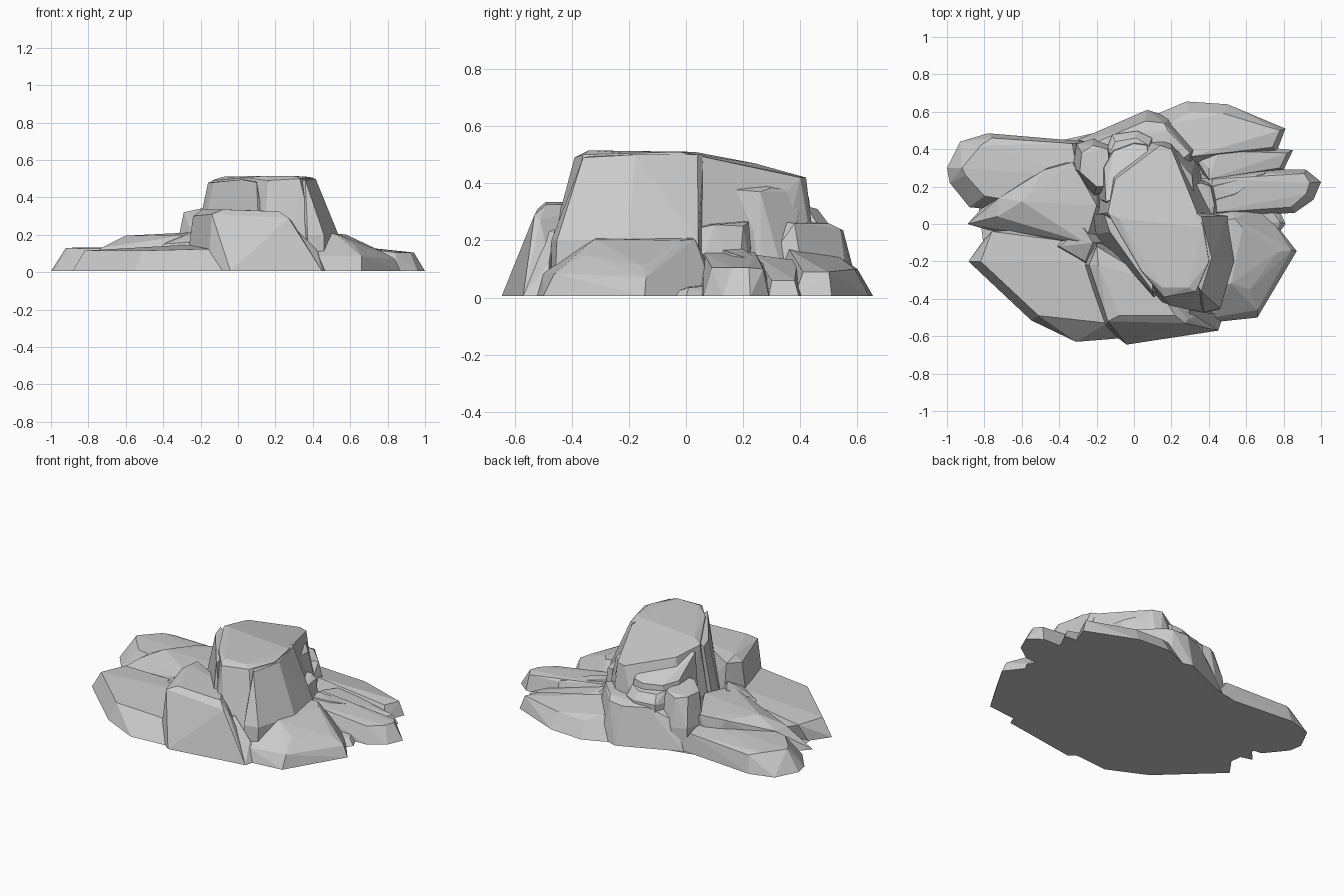
import bpy, bmesh, math


def rock(name, base, top, shoulder=0.0, inset=0.97):
    """Faceted boulder: hull of a ground outline, an optional shoulder ring and a top outline."""
    bm = bmesh.new()
    cx = sum(p[0] for p in base) / len(base)
    cy = sum(p[1] for p in base) / len(base)
    for x, y in base:
        bm.verts.new((x, y, 0.005))
        if shoulder:
            bm.verts.new((cx + (x - cx) * inset, cy + (y - cy) * inset, shoulder))
    for p in top:
        bm.verts.new(p)
    res = bmesh.ops.convex_hull(bm, input=bm.verts[:])
    junk = {g for g in res["geom_interior"] + res["geom_unused"]
            if isinstance(g, bmesh.types.BMVert) and g.is_valid}
    bmesh.ops.delete(bm, geom=list(junk), context='VERTS')
    bmesh.ops.dissolve_limit(bm, angle_limit=math.radians(3), verts=bm.verts[:], edges=bm.edges[:])
    bmesh.ops.recalc_face_normals(bm, faces=bm.faces[:])
    mesh = bpy.data.meshes.new(name)
    bm.to_mesh(mesh)
    bm.free()
    ob = bpy.data.objects.new(name, mesh)
    bpy.context.collection.objects.link(ob)
    return ob


# central tower: flat crown, sloping down at the back
rock("tower_core",
     [(-.22, .05), (-.18, .3), (0, .46), (.2, .47), (.34, .3), (.5, .02), (.54, -.2),
      (.45, -.48), (.28, -.52), (.13, -.47), (-.05, -.2)],
     [(-.14, .06, .49), (-.08, .03, .51), (-.1, .24, .47), (.14, .42, .42), (.2, .4, .42),
      (.3, .12, .48), (.37, -.02, .51), (.40, -.2, .505), (.33, -.36, .5), (.29, -.34, .515),
      (.16, -.39, .49), (.15, -.34, .515), (.04, -.25, .505)])
# ribs split by cracks around the tower
rock("tower_right_rib",
     [(.4, .06), (.5, .05), (.54, -.2), (.46, -.46), (.37, -.48), (.36, -.1)],
     [(.33, .06, .5), (.36, .04, .5), (.415, -.18, .5), (.36, -.36, .49), (.32, -.3, .5)], .2, .97)
rock("tower_left_rib",
     [(-.26, .06), (-.23, -.06), (-.02, -.3), (.12, -.46), (.18, -.4), (0, 0)],
     [(-.16, .05, .48), (-.13, -.04, .48), (.02, -.25, .495), (.1, -.36, .48), (.1, -.1, .5)])
rock("tower_back_shoulder",
     [(-.2, .14), (-.2, .32), (-.13, .42), (0, .47), (.09, .46), (.1, .2), (-.1, .05)],
     [(-.15, .12, .47), (-.16, .3, .36), (-.11, .39, .35), (0, .43, .35), (.07, .42, .36), (.08, .2, .46)])

# tall block at the front left
rock("front_block",
     [(-.16, -.55), (-.04, -.645), (.2, -.59), (.45, -.57), (.42, -.45), (.1, -.2), (-.2, -.08), (-.28, -.22)],
     [(-.24, -.22, .3), (-.2, -.12, .32), (-.19, -.22, .335), (-.14, -.52, .31), (-.08, -.49, .335),
      (.22, -.49, .325), (.27, -.53, .29), (.29, -.51, .27), (.1, -.3, .33)])
rock("front_wedge",
     [(.24, -.57), (.45, -.57), (.48, -.48), (.3, -.44)],
     [(.28, -.53, .2), (.31, -.52, .18), (.3, -.46, .24), (.42, -.48, .12)])

# low slabs on the left
rock("left_front_slab",
     [(-.885, -.2), (-.8, -.08), (-.5, -.02), (0, -.2), (.1, -.57), (-.06, -.61), (-.31, -.63), (-.55, -.515)],
     [(-.82, -.2, .115), (-.76, -.04, .11), (-.51, -.49, .115), (-.14, -.53, .125),
      (-.3, -.2, .145), (0, -.5, .13), (-.3, -.1, .14)])
rock("left_middle_slab",
     [(-.89, 0), (-.8, .1), (-.4, .33), (-.2, .3), (-.1, 0), (-.2, -.2), (-.32, -.16)],
     [(-.73, .04, .13), (-.72, .14, .13), (-.6, .12, .195), (-.48, .29, .19), (-.33, .33, .2),
      (-.2, .1, .215), (-.26, -.1, .2), (-.42, -.04, .18)])
rock("left_back_slab",
     [(-1, .3), (-.985, .22), (-.88, .09), (-.5, .05), (-.2, .2), (-.25, .44), (-.78, .485), (-.93, .44)],
     [(-.92, .3, .13), (-.9, .26, .13), (-.8, .15, .125), (-.82, .42, .125), (-.76, .46, .11),
      (-.33, .43, .12), (-.3, .25, .14), (-.5, .1, .13)])
rock("left_gap_rock",
     [(-.5, -.12), (-.3, -.02), (-.1, -.1), (-.2, -.3), (-.28, -.25)],
     [(-.4, -.12, .15), (-.27, -.02, .21), (-.22, -.1, .22), (-.26, -.2, .16)])

# stepped columns at the back
rock("back_left_column",
     [(-.33, .3), (-.31, .43), (-.22, .46), (-.12, .44), (-.1, .2), (-.22, .14)],
     [(-.29, .28, .32), (-.28, .38, .32), (-.22, .42, .31), (-.14, .4, .33), (-.12, .2, .345), (-.2, .2, .34)], .14)
rock("back_step",
     [(-.16, .38), (-.12, .48), (.02, .5), (.1, .46), (.1, .3)],
     [(-.13, .38, .32), (-.1, .44, .31), (.01, .46, .31), (.08, .42, .32), (.06, .3, .33)], .26)
rock("back_low_rock",
     [(-.3, .45), (-.1, .53), (.07, .61), (.2, .57), (.34, .42), (.3, .2), (-.2, .3)],
     [(-.22, .43, .17), (-.08, .49, .24), (.06, .55, .235), (.16, .54, .24), (.18, .5, .26),
      (.3, .38, .26), (.2, .3, .27), (-.1, .4, .25)])
rock("back_right_column",
     [(.18, .42), (.33, .36), (.36, .26), (.36, .14), (.2, .1)],
     [(.2, .4, .37), (.27, .3, .385), (.31, .26, .37), (.32, .15, .38), (.22, .12, .42)])
rock("right_column",
     [(.3, .02), (.46, .02), (.45, .18), (.38, .24), (.28, .22)],
     [(.32, .04, .26), (.42, .03, .24), (.43, .1, .255), (.41, .2, .25), (.36, .22, .265), (.28, .2, .27)])

# low slabs on the right
rock("right_front_slab",
     [(.87, -.145), (.66, -.5), (.38, -.53), (.2, -.3), (.3, .1), (.5, .14), (.68, .1)],
     [(.77, -.15, .11), (.84, -.14, .07), (.66, -.46, .085), (.62, -.35, .15), (.52, -.32, .205), (.42, -.5, .085),
      (.58, -.02, .2), (.54, .03, .205), (.4, -.3, .21), (.4, 0, .215)])
rock("right_tip_slab",
     [(1, .225), (.96, .13), (.86, .06), (.4, .03), (.3, .25), (.5, .3), (.92, .29)],
     [(.94, .22, .105), (.91, .27, .1), (.92, .16, .105), (.84, .09, .105),
      (.5, .06, .13), (.72, .27, .11), (.42, .24, .16), (.4, .06, .16)])
rock("right_ridge",
     [(.36, .08), (.55, .14), (.74, .28), (.7, .3), (.4, .24)],
     [(.4, .12, .17), (.54, .16, .155), (.7, .27, .12), (.42, .2, .17)])
rock("right_sliver_front",
     [(.81, .0), (.77, .09), (.4, .1), (.4, -.1), (.75, -.08)],
     [(.78, .01, .035), (.74, .07, .04), (.5, .0, .05)])
rock("right_sliver_back",
     [(.85, .395), (.8, .29), (.4, .2), (.3, .4), (.6, .42)],
     [(.82, .38, .06), (.78, .3, .06), (.4, .3, .14), (.45, .39, .13), (.4, .24, .15)])
rock("right_back_slab",
     [(.28, .655), (.5, .64), (.81, .51), (.76, .38), (.3, .3), (0, .45), (.08, .57)],
     [(.29, .6, .1), (.48, .59, .1), (.78, .5, .09), (.74, .41, .09), (.46, .4, .13),
      (.2, .54, .14), (.3, .36, .17), (.1, .5, .14)])

# shared ground plate under the whole formation
rock("ground_plate",
     [(-.8, -.15), (-.5, -.48), (-.05, -.58), (.6, -.45), (.78, -.1), (.75, .45), (.3, .6), (-.6, .4), (-.85, .25)],
     [(-.7, 0, .02), (.7, 0, .02)])
